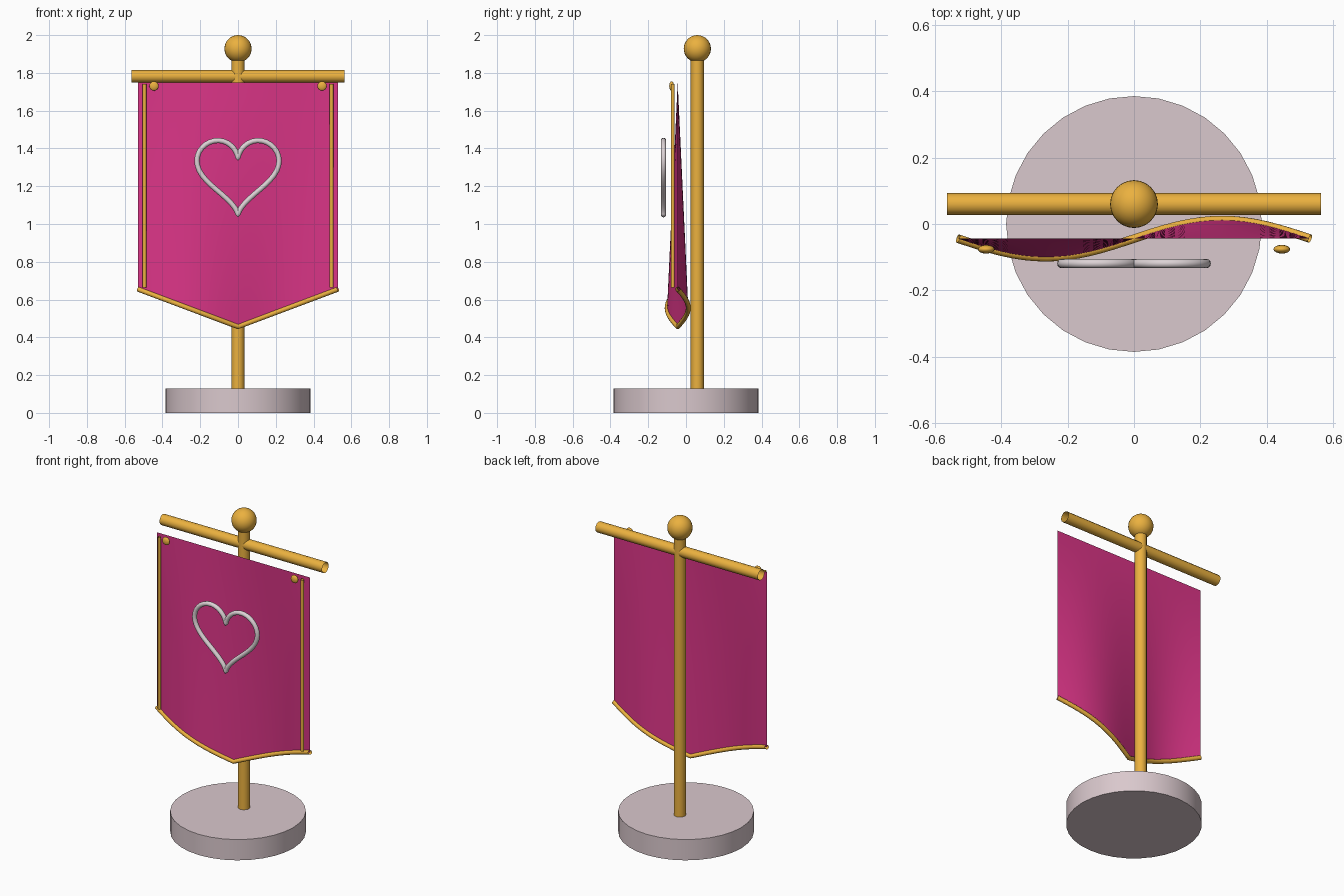
import bpy, bmesh
from math import sin, cos, pi

if "Cube" in bpy.data.objects:
    bpy.data.objects.remove(bpy.data.objects["Cube"])


def material(name, rgb):
    m = bpy.data.materials.new(name)
    m.diffuse_color = (*rgb, 1)
    m.use_nodes = True
    m.node_tree.nodes["Principled BSDF"].inputs["Base Color"].default_value = m.diffuse_color
    return m


GOLD = material("gold", (0.83, 0.44, 0.05))
PINK = material("pink_cloth", (0.70, 0.035, 0.24))
STONE = material("pale_stone", (0.70, 0.58, 0.61))
SILVER = material("silver", (0.72, 0.65, 0.67))

W, TOP, CORNER, TIP = 0.53, 1.75, 0.655, 0.456   # banner outline
CLOTH_Y, WAVE = -0.044, 0.056
POLE_Y = 0.06


def cloth_point(x, v):
    """Point on the banner: v runs from the top (0) to the pointed hem (1)."""
    hem = TIP + (CORNER - TIP) * abs(x) / W
    return (x, CLOTH_Y + WAVE * v * sin(pi * x / W), TOP + (hem - TOP) * v)


def finish(name, mat):
    ob = bpy.context.object
    ob.name = name
    ob.data.materials.append(mat)
    bpy.ops.object.shade_smooth_by_angle()
    return ob


def tube(name, points, radius, mat, closed=False):
    """Open-ended round tube along a path."""
    cu = bpy.data.curves.new(name, 'CURVE')
    cu.dimensions = '3D'
    cu.bevel_depth = radius
    cu.bevel_resolution = 4
    sp = cu.splines.new('POLY')
    sp.points.add(len(points) - 1)
    for p, co in zip(sp.points, points):
        p.co = (*co, 1)
    sp.use_cyclic_u = closed
    sp.use_smooth = True
    cu.materials.append(mat)
    ob = bpy.data.objects.new(name, cu)
    bpy.context.collection.objects.link(ob)
    return ob


# round base
bpy.ops.mesh.primitive_cylinder_add(vertices=32, radius=0.385, depth=0.13,
                                    location=(0, 0, 0.065))
finish("base", STONE)

# pole, crossbar and ball finial
tube("pole", [(0, POLE_Y, 0.12), (0, POLE_Y, 1.9)], 0.035, GOLD)
tube("crossbar", [(-0.563, POLE_Y, 1.782), (0.563, POLE_Y, 1.782)], 0.033, GOLD)
bpy.ops.mesh.primitive_uv_sphere_add(segments=24, ring_count=16, radius=0.072,
                                     location=(0, POLE_Y, 1.928))
finish("finial", GOLD)

# rippling cloth sheet
NX, NZ = 32, 16
bm = bmesh.new()
rows = [[bm.verts.new(cloth_point(-W + 2 * W * i / NX, j / NZ))
         for i in range(NX + 1)] for j in range(NZ + 1)]
for a, b in zip(rows, rows[1:]):
    for i in range(NX):
        bm.faces.new((a[i], b[i], b[i + 1], a[i + 1]))
for f in bm.faces:
    f.smooth = True
me = bpy.data.meshes.new("banner_cloth")
bm.to_mesh(me)
bm.free()
me.materials.append(PINK)
bpy.context.collection.objects.link(bpy.data.objects.new("banner_cloth", me))

# gold piping along the pointed hem
tube("hem_trim", [cloth_point(-W + 2 * W * i / NX, 1) for i in range(NX + 1)],
     0.013, GOLD)

# side trims and studs
for side, s in (("left", -1), ("right", 1)):
    tube(side + "_trim", [(s * 0.495, -0.07, 1.74), (s * 0.495, -0.07, 0.665)],
         0.01, GOLD)
    bpy.ops.mesh.primitive_uv_sphere_add(segments=16, ring_count=8, radius=0.025,
                                         location=(s * 0.445, -0.076, 1.73))
    stud = finish(side + "_stud", GOLD)
    stud.scale.y = 0.52

# heart emblem
S, N = 0.0136, 64
heart = []
for k in range(N):
    t = 2 * pi * k / N
    heart.append((S * 16 * sin(t) ** 3, -0.119,
                  1.28 + S * (13 * cos(t) - 5 * cos(2 * t)
                              - 2 * cos(3 * t) - cos(4 * t))))
tube("heart_emblem", heart, 0.014, SILVER, closed=True)
